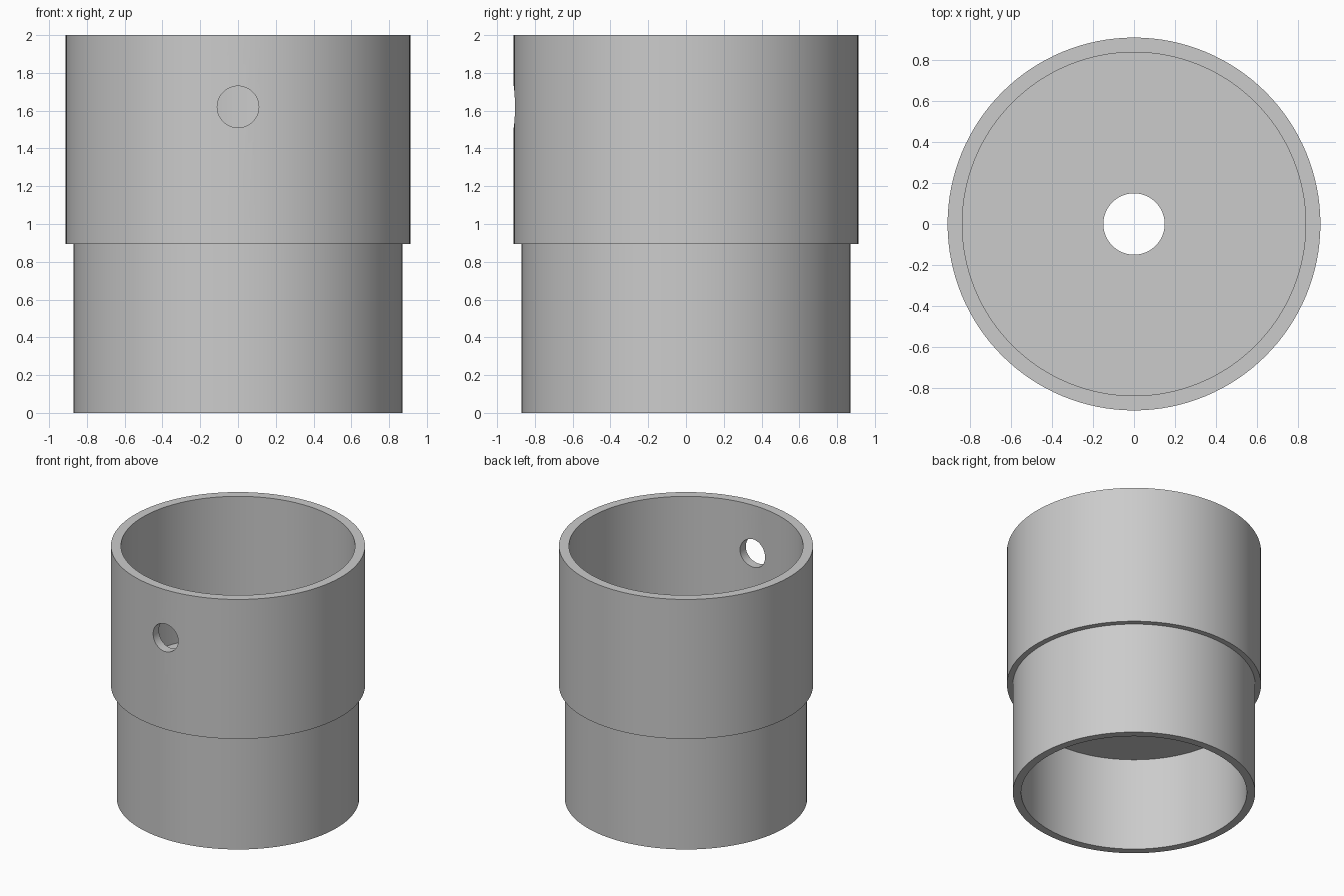
import bpy, bmesh, math
from mathutils import Matrix

cube = bpy.data.objects.get("Cube")
if cube:
    bpy.data.objects.remove(cube, do_unlink=True)

SEGMENTS = 128

grey = bpy.data.materials.new("light grey")
grey.use_nodes = True
colour = (0.6, 0.6, 0.6, 1)
grey.diffuse_color = colour
grey.node_tree.nodes["Principled BSDF"].inputs["Base Color"].default_value = colour


def add_object(name, bm):
    mesh = bpy.data.meshes.new(name)
    bmesh.ops.recalc_face_normals(bm, faces=bm.faces[:])
    bm.to_mesh(mesh)
    bm.free()
    obj = bpy.data.objects.new(name, mesh)
    bpy.context.collection.objects.link(obj)
    mesh.materials.append(grey)
    return obj


def lathe(name, profile):
    """Revolve a closed (radius, height) profile about the z axis."""
    bm = bmesh.new()
    rings = []
    for i in range(SEGMENTS):
        a = 2 * math.pi * i / SEGMENTS
        rings.append([bm.verts.new((r * math.cos(a), r * math.sin(a), z))
                      for r, z in profile])
    n = len(profile)
    for i in range(SEGMENTS):
        here, after = rings[i], rings[(i + 1) % SEGMENTS]
        for j in range(n):
            k = (j + 1) % n
            bm.faces.new((here[j], after[j], after[k], here[k]))
    return add_object(name, bm)


# Stepped sleeve: upper cup, dividing floor with a central hole, lower skirt
sleeve = lathe("stepped_sleeve", [
    (0.87, 0), (0.87, 0.895), (0.912, 0.895), (0.912, 2),
    (0.84, 2), (0.84, 0.895), (0.15, 0.895), (0.15, 0.74),
    (0.81, 0.74), (0.81, 0)])

# Round hole through the front wall
bm = bmesh.new()
bmesh.ops.create_cone(
    bm, cap_ends=True, segments=64, radius1=0.11, radius2=0.11, depth=0.4,
    matrix=Matrix.Translation((0, -0.88, 1.62)) @ Matrix.Rotation(math.pi / 2, 4, "X"))
cutter = add_object("side_hole_cutter", bm)
cutter.hide_render = True

cut = sleeve.modifiers.new("side_hole", "BOOLEAN")
cut.operation = "DIFFERENCE"
cut.solver = "EXACT"
cut.object = cutter

# Apply the cut, remove the cutter and smooth the curved walls
bpy.ops.object.select_all(action="DESELECT")
sleeve.select_set(True)
bpy.context.view_layer.objects.active = sleeve
bpy.ops.object.modifier_apply(modifier=cut.name)
bpy.data.objects.remove(cutter, do_unlink=True)
bpy.ops.object.shade_smooth_by_angle(angle=math.radians(30))
